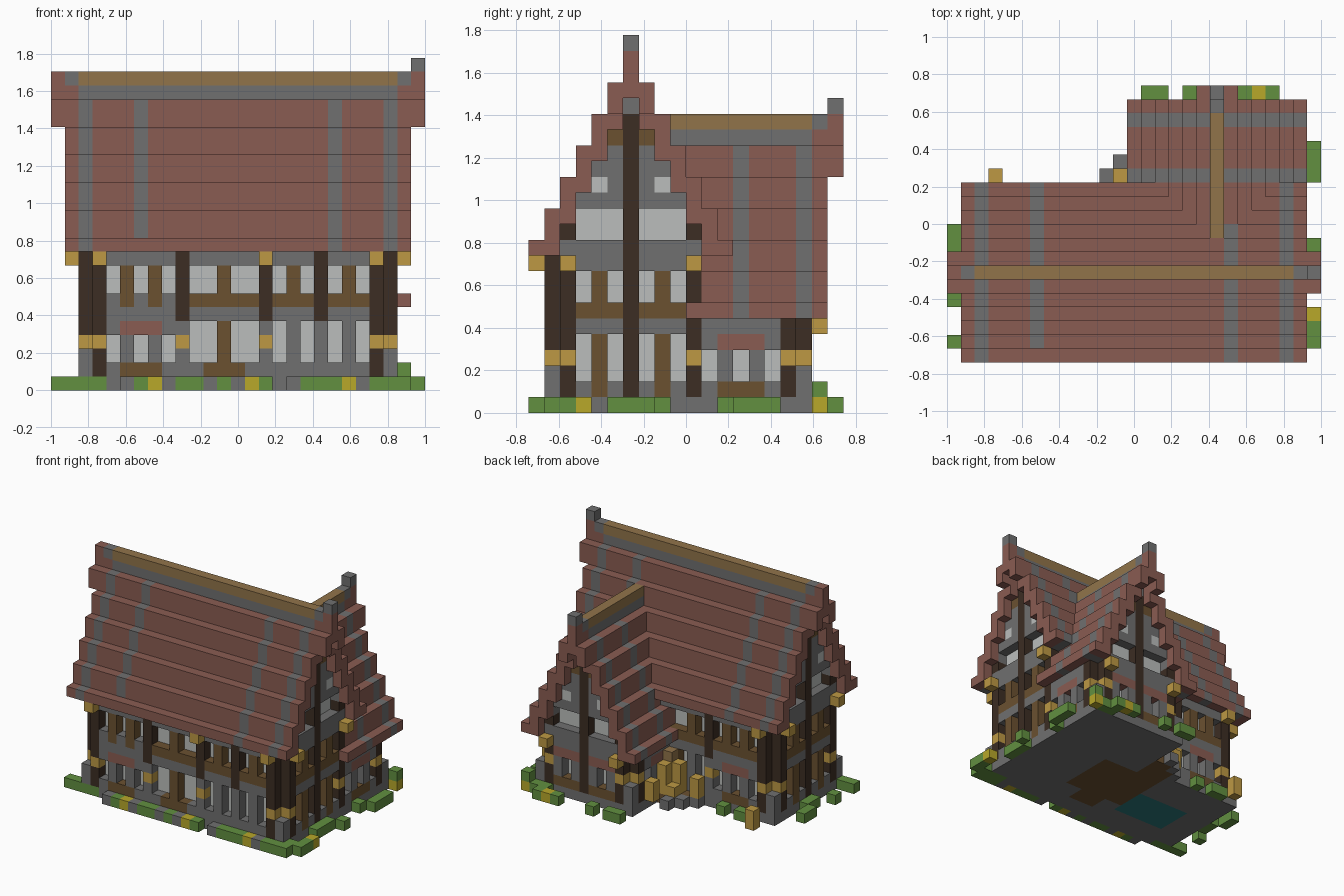
import bpy, bmesh
from mathutils import Vector

cube = bpy.data.objects.get("Cube")
if cube:
    bpy.data.objects.remove(cube, do_unlink=True)

UNIT = 2 / 27          # edge of one building block
GRID = {}              # block position -> (part, colour)
COLOURS = {
    "clay_red": (138, 92, 82), "stone_grey": (112, 112, 112),
    "dark_timber": (60, 45, 35), "ridge_tan": (145, 116, 74),
    "gold_wood": (189, 153, 68), "plaster": (187, 190, 188),
    "brown_wood": (107, 81, 48), "leaf_green": (98, 144, 64),
    "flower_yellow": (184, 168, 42), "teal_rug": (42, 119, 123)}
RED, STONE, DARK, TAN, GOLD, WHITE, BROWN, GREEN, YELLOW, TEAL = COLOURS


def linear(v):
    v /= 255
    return v / 12.92 if v <= 0.04045 else ((v + 0.055) / 1.055) ** 2.4


MATS = {}
for name, rgb in COLOURS.items():
    m = bpy.data.materials.new(name)
    m.use_nodes = True
    col = [linear(c) for c in rgb] + [1]
    m.diffuse_color = col
    bsdf = m.node_tree.nodes["Principled BSDF"]
    bsdf.inputs["Base Color"].default_value = col
    bsdf.inputs["Roughness"].default_value = 0.9
    MATS[name] = m


def span(v):
    """A number is one block, a pair is an inclusive range."""
    return range(v[0], v[1] + 1) if isinstance(v, tuple) else (v,)


def put(part, colour, x, y, z):
    for i in span(x):
        for j in span(y):
            for k in span(z):
                GRID[i, j, k] = (part, colour)


class Face:
    """One facade: u runs along the wall, d counts blocks outward."""
    def __init__(self, name, axis, plane, sign):
        self.name, self.axis, self.plane, self.sign = name, axis, plane, sign

    def put(self, colour, u, d, z):
        p = self.plane + self.sign * d
        x, y = (u, p) if self.axis == "x" else (p, u)
        put(self.name, colour, x, y, z)

    def lower(self, lo, hi, posts, studs=(), bays=(), brown=()):
        """Ground storey: plinth, windows, stone or timber studs, beam."""
        self.put(WHITE, (lo, hi), 0, (1, 5))
        self.put(STONE, (lo, hi), 1, (0, 1))
        self.put(STONE, (lo, hi), 1, 5)
        for u in studs:
            self.put(STONE, u, 1, (2, 4))
        for u in brown:
            self.put(BROWN, u, 1, (1, 4))
        for u in bays:
            for side in (u - 1, u + 1):
                self.put(STONE, side, 1, (2, 3))
            self.put(STONE, (u - 2, u + 2), 1, 4)
            self.put(RED, (u - 1, u + 1), 1, 4)
            self.put(BROWN, (u - 1, u + 1), 1, 1)
        for u in posts:
            corner = u in (lo, hi)
            self.put(DARK if corner else STONE, u, 1, (1, 4))
            self.put(GOLD, u, 1, 3)
            self.put(DARK, u, 1, 5)

    def upper(self, lo, hi, posts, studs, ends):
        """Upper storey: rail, plaster, studs, top plate and beam ends."""
        self.put(WHITE, (lo, hi), 0, (6, 10))
        self.put(BROWN, (lo, hi), 1, 6)
        self.put(STONE, (lo, hi), 1, 9)
        for u in studs:
            self.put(BROWN, u, 1, (6, 8))
        for u in posts:
            self.put(DARK, u, 1, (5, 10))
        for u in ends:
            self.put(GOLD, u, 2, 9)

    def gable(self, c, base):
        """Stepped gable with a king post, starting at row base."""
        self.put(STONE, (c - 4, c + 4), 1, base)
        self.put(WHITE, (c - 3, c + 3), 0, (base, base + 3))
        self.put(STONE, (c - 3, c + 3), 1, base + 3)
        for step, half in ((4, 2), (5, 2), (6, 1), (7, 1)):
            self.put(STONE, (c - half, c + half), 1, base + step)
            self.put(WHITE, (c - half, c + half), 0, base + step)
        for s in (-1, 1):
            self.put(WHITE, c + 2 * s, 1, base + 4)
            self.put(BROWN, c + s, 1, base + 7)
            self.put(DARK, c + 4 * s, 1, base + 1)
        self.put(DARK, c, 1, (1, base + 8))
        self.put(STONE, c, 1, base + 9)


def roof(part, cell, c, top, lo, hi, start, stripes):
    """Stepped roof: courses either side of ridge line c, from lo to hi."""
    for s in range(6, -1, -1):
        high = top - 2 * s
        low = high if s == 6 else high - 2
        for side in (c - s, c + s):
            for u in range(start if s == 0 else lo, hi + 1):
                striped = u in stripes and not (u == 6 and side == 0)
                cell(part, STONE if striped else RED, u, side, (low, high))


def along_x(part, col, u, side, z):
    put(part, col, u, side, z)


def along_y(part, col, u, side, z):
    put(part, col, side, u, z)


# Floor with rug and timber patches
put("floor", STONE, (3, 23), (2, 10), 0)
put("floor", STONE, (15, 23), (11, 16), 0)
put("floor", BROWN, (11, 17), (5, 10), 0)
put("floor", BROWN, (13, 15), (3, 5), 0)
put("floor", TEAL, (5, 10), (4, 7), 0)

# Roofs, ridges and end finials
roof("main_roof", along_x, 6, 22, 1, 25, 1, (2, 6, 20, 24))
put("main_ridge", STONE, (2, 24), 6, 21)
put("main_ridge", STONE, (1, 25), 6, 22)
put("main_ridge", TAN, (2, 24), 6, 22)
roof("wing_roof", along_y, 19, 18, 10, 18, 9, (13, 17))
put("wing_ridge", STONE, 19, (9, 17), 17)
put("wing_ridge", TAN, 19, (9, 17), 18)
put("wing_ridge", STONE, 19, 18, 18)
for i in (0, 26):
    for j in (5, 7):
        put("gable_trim", RED, i, j, (19, 20))
    put("gable_trim", RED, i, 6, (20, 22))
for i in (18, 20):
    put("gable_trim", RED, i, 19, (15, 16))
put("gable_trim", RED, 19, 19, (16, 18))
put("finial", STONE, 26, 6, 23)
put("finial", STONE, 19, 19, 19)

# Main walls: front and back
front = Face("front_wall", "x", 2, -1)
front.lower(3, 23, (3, 9, 15, 23), (17, 19, 21), (6,), (12,))
front.put(BROWN, (11, 13), 1, 1)
front.upper(3, 23, (3, 9, 15, 19, 23), (5, 7, 12, 17, 21), (3, 15, 23))
front.put(STONE, 4, 1, 6)
front.put(STONE, 6, 1, 6)
front.put(STONE, 8, 1, 6)
back = Face("back_wall", "x", 10, 1)
back.lower(3, 14, (3, 9), (11,), (6,), (13,))
back.upper(3, 14, (3, 9), (5, 7, 11), (3,))

# Gable end walls, left and right alike
for name, plane, sign in (("right_wall", 23, 1), ("left_wall", 3, -1)):
    end = Face(name, "y", plane, sign)
    end.lower(2, 10, (2, 10), (), (), (4, 8))
    end.upper(2, 10, (2, 10), (4, 8), (2, 10))
    end.gable(6, 10)

# Wing walls
for name, plane, sign in (("wing_right_wall", 23, 1), ("wing_left_wall", 15, -1)):
    side = Face(name, "y", plane, sign)
    side.lower(11, 16, (16,), (), (13,))
    side.put(WHITE, (11, 16), 0, 6)
wing = Face("wing_back_wall", "x", 16, 1)
wing.lower(15, 23, (15, 23), (), (17, 21))
wing.gable(19, 6)
for i in (15, 23):
    wing.put(GOLD, i, 2, 5)

# Stone corner blocks with gold collars
for i, j in ((2, 1), (24, 1), (2, 11), (24, 17), (14, 17)):
    put("corner_stone", STONE, i, j, (0, 2))

# Stepped timber porch in the inner corner
put("porch", BROWN, (11, 13), (11, 13), 0)
put("porch", STONE, 11, 13, 0)
put("porch", STONE, 12, 14, 0)
put("porch", STONE, 10, 12, 0)
put("porch", GOLD, (12, 13), (12, 13), 1)
put("porch", GOLD, (12, 13), 12, (2, 3))
put("porch", GOLD, 13, (12, 13), (2, 3))
put("porch", TAN, 13, 12, 4)
put("porch", GOLD, 10, 12, (1, 2))
put("porch", GOLD, 13, 15, (1, 2))
put("lamp_post", GOLD, 3, 13, (0, 1))

# Plants and loose stones round the foot of the walls
for x in ((0, 3), 6, (9, 10), 12, 15, (18, 20), (23, 26)):
    put("hedge", GREEN, x, 0 if x != (0, 3) and x != (23, 26) else 1, 0)
put("hedge", GREEN, (23, 25), 0, 0)
for x in (5, 8, 11, 13, 17, 22):
    put("loose_stone", STONE, x, 0, 0)
for x in (7, 14, 21):
    put("flower", YELLOW, x, 0, 0)
for x, y in ((0, 4), (0, (8, 9)), (1, (6, 7)), (26, (1, 2)), (25, (5, 7)),
             (26, 8), (26, (13, 15)), (25, 12), ((14, 15), 19), (17, 19),
             (21, 19), (23, 19), ((23, 24), 18), ((4, 5), 12), (7, 12)):
    put("hedge", GREEN, x, y, 0)
put("hedge", GREEN, 25, 18, 1)
for x, y in ((26, 3), (22, 19), (25, 18)):
    put("flower", YELLOW, x, y, 0)

# Turn the blocks of each part into one mesh with only its outer faces
SIDES = [Vector(v) * s for v in ((1, 0, 0), (0, 1, 0), (0, 0, 1)) for s in (1, -1)]
ORIGIN = Vector((-13.5, -10, 0))
parts = {}
for pos, (part, colour) in GRID.items():
    parts.setdefault(part, []).append((pos, colour))

for part, blocks in parts.items():
    mesh = bpy.data.meshes.new(part)
    used = sorted({c for _, c in blocks})
    for c in used:
        mesh.materials.append(MATS[c])
    bm = bmesh.new()
    for pos, colour in blocks:
        centre = Vector(pos) + Vector((0.5, 0.5, 0.5)) + ORIGIN
        for n in SIDES:
            if tuple(int(a + b) for a, b in zip(pos, n)) in GRID:
                continue
            t = Vector((n.y, n.z, n.x))
            b = n.cross(t)
            corners = [centre + (n + t * p + b * q) / 2
                       for p, q in ((-1, -1), (1, -1), (1, 1), (-1, 1))]
            f = bm.faces.new([bm.verts.new(v * UNIT) for v in corners])
            f.material_index = used.index(colour)
    bmesh.ops.remove_doubles(bm, verts=bm.verts, dist=UNIT / 100)
    bm.to_mesh(mesh)
    bm.free()
    bpy.context.collection.objects.link(bpy.data.objects.new(part, mesh))
